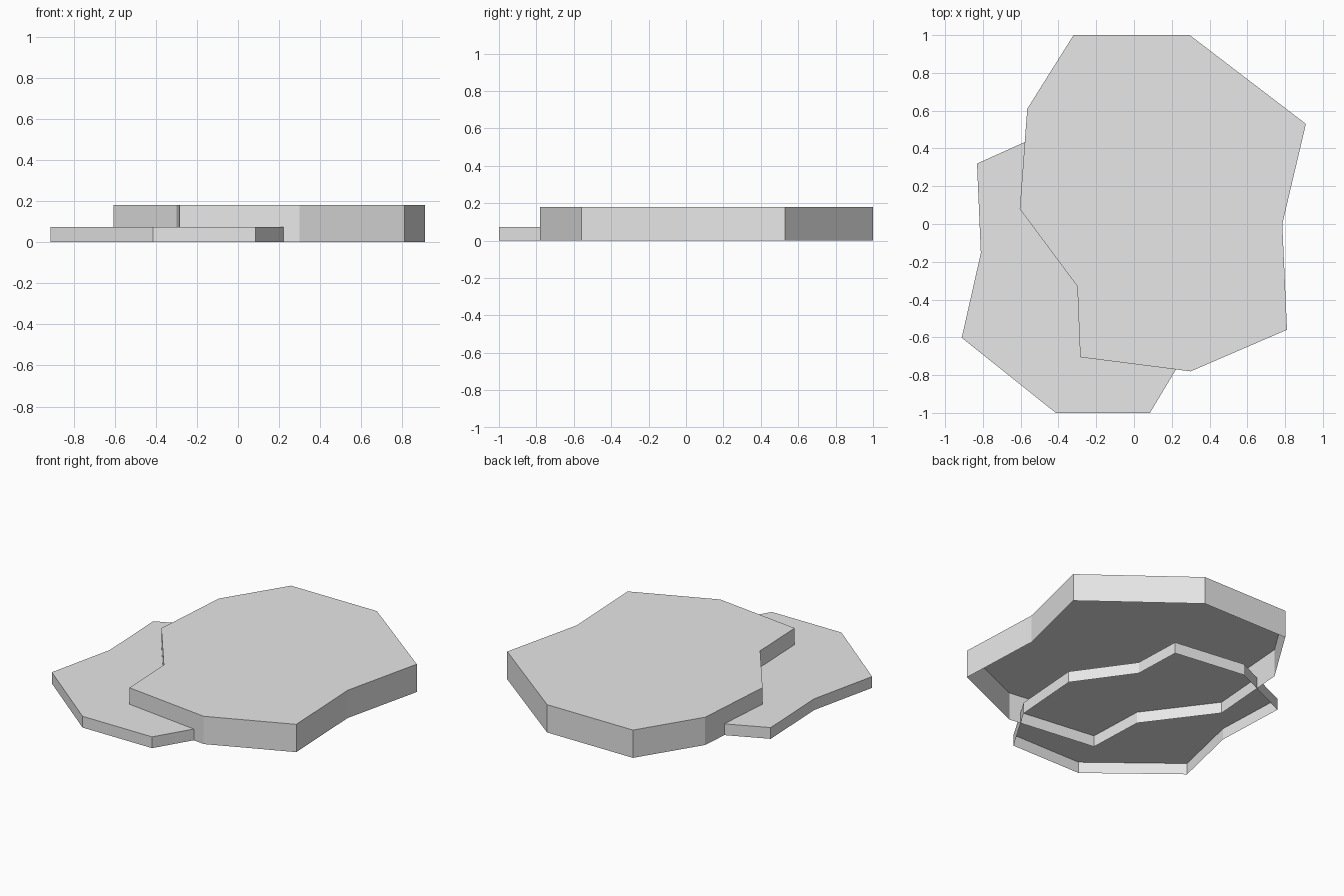
import bpy
import bmesh

cube = bpy.data.objects.get("Cube")
if cube:
    bpy.data.objects.remove(cube, do_unlink=True)

stone = bpy.data.materials.new("stone grey")
stone.use_nodes = True
grey = (0.8, 0.8, 0.8, 1)
stone.diffuse_color = grey
stone.node_tree.nodes["Principled BSDF"].inputs["Base Color"].default_value = grey

# Irregular slab outline, counter-clockwise
OUTLINE = [(0.30, -0.78), (0.81, -0.56), (0.785, 0.0), (0.91, 0.53), (0.295, 1.0),
           (-0.32, 1.0), (-0.565, 0.61), (-0.605, 0.08), (-0.30, -0.33), (-0.285, -0.705)]


def slab(name, height, scale=(1, 1), offset=(0, 0)):
    """Flat top and upright sides, open underneath."""
    bm = bmesh.new()
    points = [(x * scale[0] + offset[0], y * scale[1] + offset[1]) for x, y in OUTLINE]
    top = [bm.verts.new((x, y, height)) for x, y in points]
    foot = [bm.verts.new((x, y, 0)) for x, y in points]
    bm.faces.new(top)
    for i in range(len(points)):
        j = (i + 1) % len(points)
        bm.faces.new((foot[i], foot[j], top[j], top[i]))
    mesh = bpy.data.meshes.new(name)
    bm.to_mesh(mesh)
    bm.free()
    mesh.materials.append(stone)
    obj = bpy.data.objects.new(name, mesh)
    bpy.context.collection.objects.link(obj)


# Tall slab, and a smaller low slab turned half round beside it
slab("tall_slab", 0.18)
slab("low_slab", 0.073, scale=(-0.81, -0.846), offset=(-0.175, -0.154))
